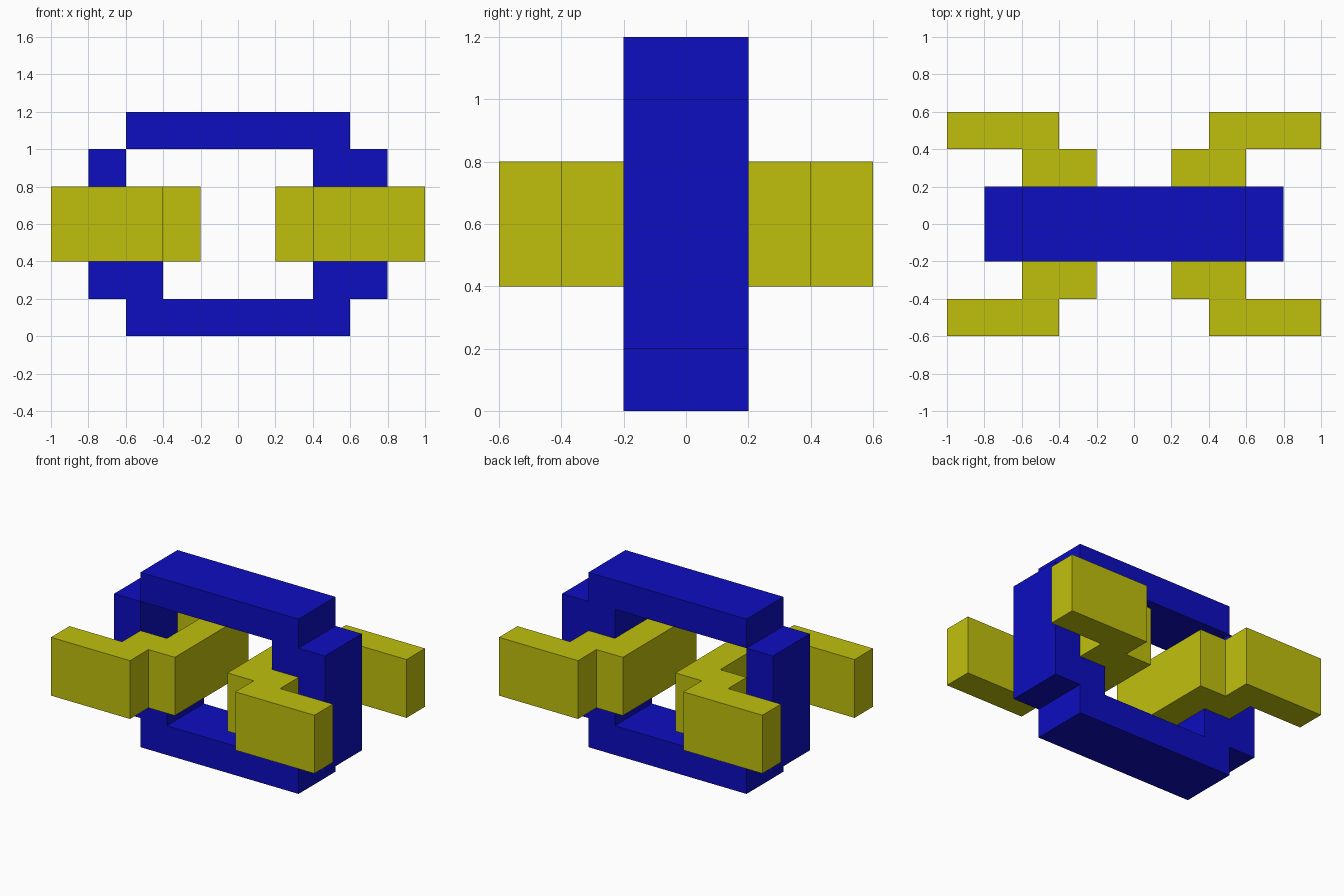
import bpy, bmesh
from mathutils import Vector

cube = bpy.data.objects.get("Cube")
if cube:
    bpy.data.objects.remove(cube, do_unlink=True)


def make_material(name, rgb):
    mat = bpy.data.materials.new(name)
    mat.use_nodes = True
    mat.diffuse_color = (*rgb, 1)
    mat.node_tree.nodes["Principled BSDF"].inputs["Base Color"].default_value = (*rgb, 1)
    return mat


def extrude_profile(name, points, offset, mat):
    """Extrude a closed 3D outline along an offset into a solid."""
    bm = bmesh.new()
    face = bm.faces.new([bm.verts.new(p) for p in points])
    result = bmesh.ops.extrude_face_region(bm, geom=[face], use_keep_orig=True)
    verts = [g for g in result["geom"] if isinstance(g, bmesh.types.BMVert)]
    bmesh.ops.translate(bm, verts=verts, vec=Vector(offset))
    bmesh.ops.recalc_face_normals(bm, faces=bm.faces)
    mesh = bpy.data.meshes.new(name)
    bm.to_mesh(mesh)
    bm.free()
    mesh.materials.append(mat)
    obj = bpy.data.objects.new(name, mesh)
    bpy.context.collection.objects.link(obj)
    return obj


blue = make_material("blue", (0.004, 0.004, 0.527))
yellow = make_material("yellow", (0.527, 0.527, 0.004))

# Upright ring: top bar with one full column, bottom bar with one notched column
frames = {
    "ring_top_and_right_column": [
        (-.6, 1.2), (.6, 1.2), (.6, 1), (.8, 1), (.8, .2), (.4, .2), (.4, 1), (-.6, 1)],
    "ring_bottom_and_left_column": [
        (-.6, 0), (.6, 0), (.6, .2), (-.4, .2), (-.4, .4), (-.6, .4),
        (-.6, 1), (-.8, 1), (-.8, .2), (-.6, .2)],
}
for name, outline in frames.items():
    extrude_profile(name, [(x, -.2, z) for x, z in outline], (0, .4, 0), blue)

# Flat stepped clasps wrapped around each column, mirrored front to back
half = [(.2, -.4), (.4, -.4), (.4, -.6), (1, -.6), (1, -.4), (.6, -.4), (.6, -.2), (.4, -.2)]
clasp = half + [(x, -y) for x, y in reversed(half)]
for name, side in (("left_clasp", 1), ("right_clasp", -1)):
    extrude_profile(name, [(side * x, y, .4) for x, y in clasp], (0, 0, .4), yellow)
